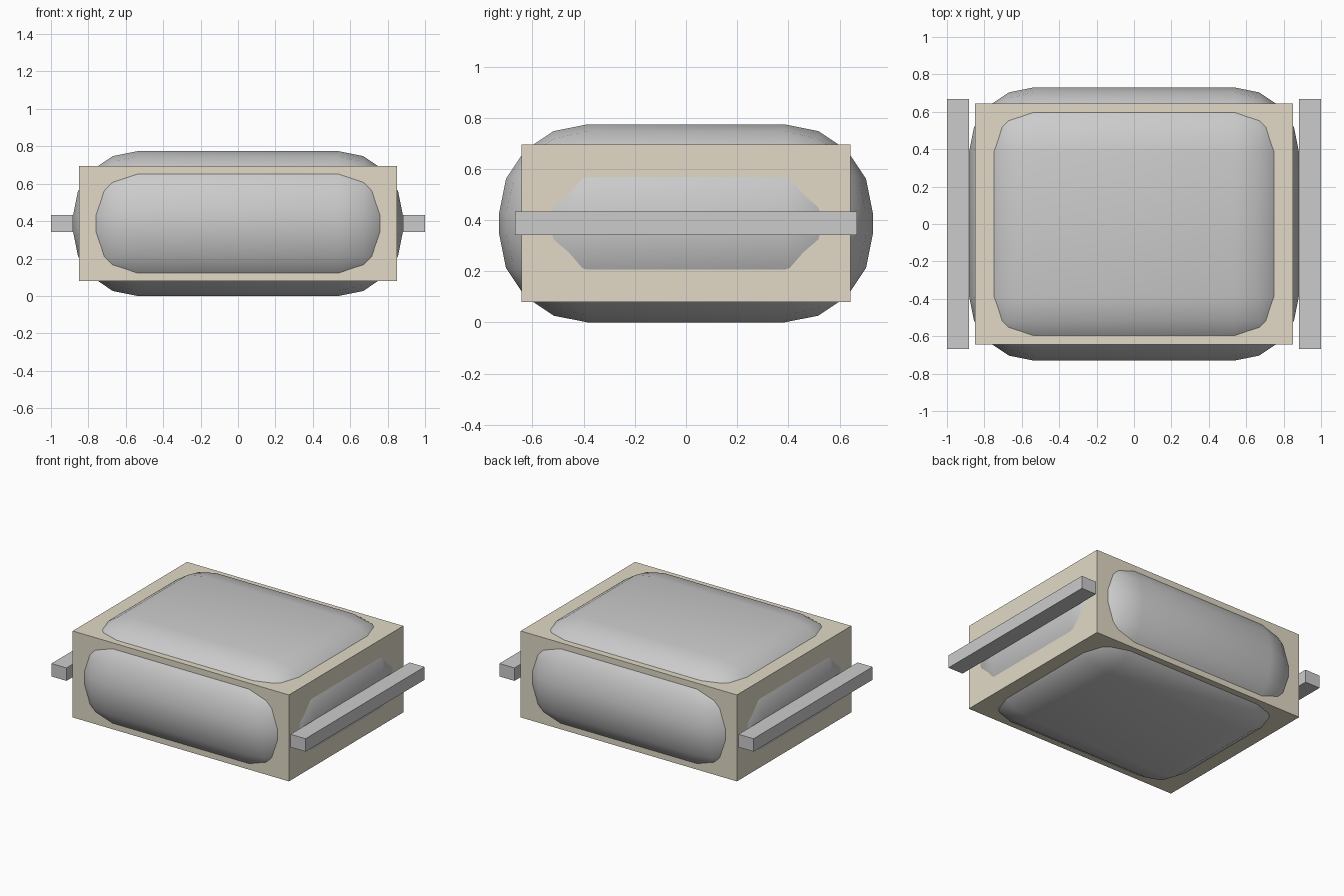
import bpy

if "Cube" in bpy.data.objects:
    bpy.data.objects.remove(bpy.data.objects["Cube"])

MID = 0.387  # shared mid height of every part


def box(name, size, x=0.0):
    bpy.ops.mesh.primitive_cube_add(size=1, location=(x, 0, MID))
    ob = bpy.context.object
    ob.name = name
    ob.scale = size
    bpy.ops.object.transform_apply(location=False, rotation=False, scale=True)
    return ob


# pillow-like rounded body
body = box("rounded_body", (1.764, 1.46, 0.774))
bevel = body.modifiers.new("rounding", 'BEVEL')
bevel.width = 0.345
bevel.segments = 4
bevel.limit_method = 'NONE'
bpy.ops.object.modifier_apply(modifier=bevel.name)
bpy.ops.object.shade_smooth()

# beige block that the body bulges through
block = box("beige_block", (1.702, 1.286, 0.615))
beige = bpy.data.materials.new("beige")
beige.diffuse_color = (0.76, 0.70, 0.57, 1)
beige.use_nodes = True
beige.node_tree.nodes["Principled BSDF"].inputs["Base Color"].default_value = beige.diffuse_color
block.data.materials.append(beige)

# side rails
for side, name in ((-1, "left_rail"), (1, "right_rail")):
    box(name, (0.118, 1.338, 0.092), side * 0.941)
